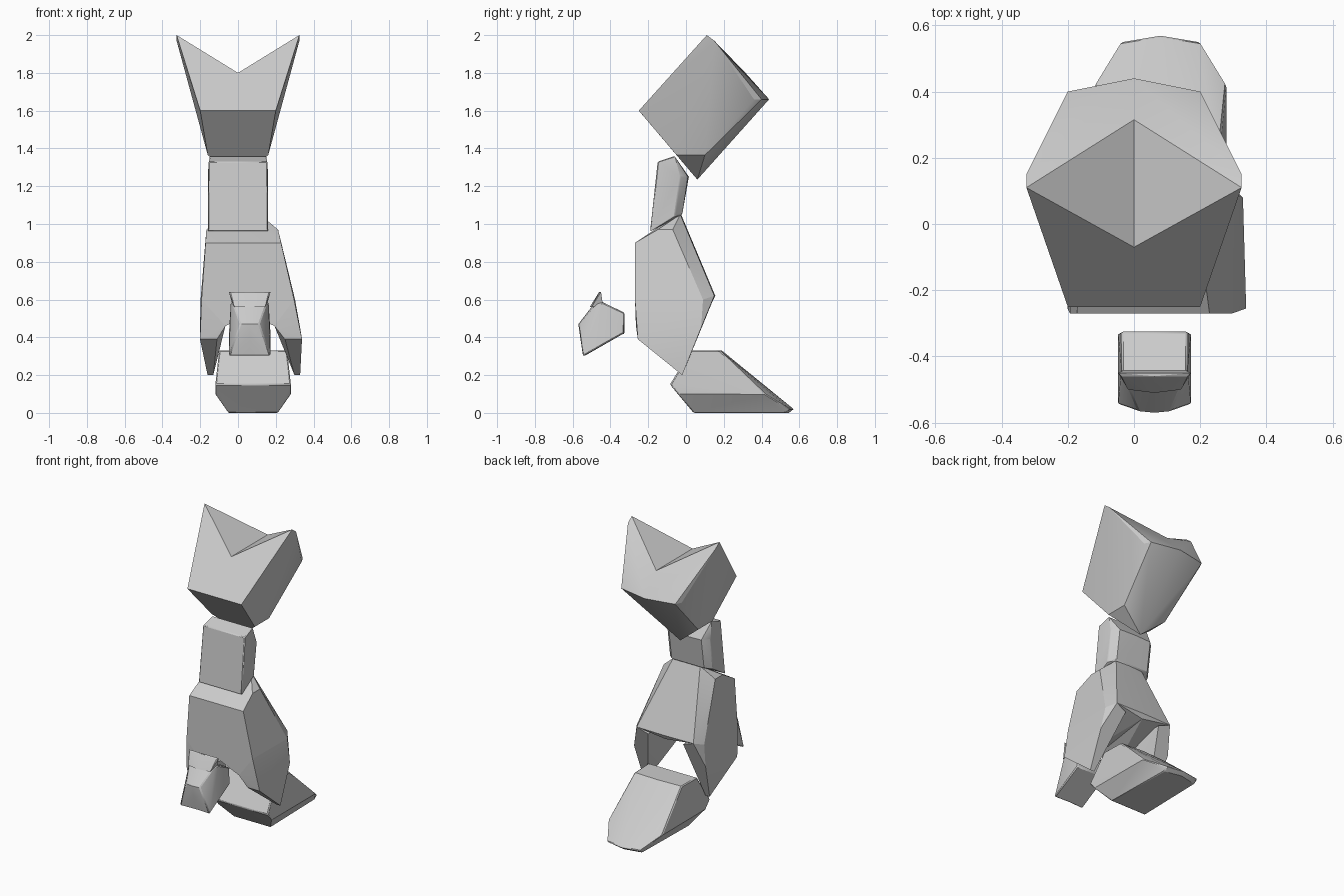
import bpy
import bmesh

if "Cube" in bpy.data.objects:
    bpy.data.objects.remove(bpy.data.objects["Cube"], do_unlink=True)

grey = bpy.data.materials.new("plain_grey")
grey.use_nodes = True
grey.diffuse_color = (0.6, 0.6, 0.6, 1)
grey.node_tree.nodes["Principled BSDF"].inputs["Base Color"].default_value = (0.6, 0.6, 0.6, 1)


def hull_half(bm, points):
    """Convex half solid (x >= 0), left open along the centre plane."""
    verts = [bm.verts.new(p) for p in points]
    bmesh.ops.convex_hull(bm, input=verts)
    middle = [f for f in bm.faces if all(abs(v.co.x) < 1e-4 for v in f.verts)]
    bmesh.ops.delete(bm, geom=middle, context="FACES")
    loose = [v for v in bm.verts if not v.link_faces]
    bmesh.ops.delete(bm, geom=loose, context="VERTS")
    bmesh.ops.recalc_face_normals(bm, faces=bm.faces[:])


def faceted_part(name, points, centre=0.0, lean=0.0, bevel=0.01):
    """Mirror a half solid, weld it, then shift it sideways with height."""
    bm = bmesh.new()
    hull_half(bm, points)
    copy = bmesh.ops.duplicate(bm, geom=bm.verts[:] + bm.edges[:] + bm.faces[:])["geom"]
    for v in (g for g in copy if isinstance(g, bmesh.types.BMVert)):
        v.co.x *= -1
    bmesh.ops.reverse_faces(bm, faces=[g for g in copy if isinstance(g, bmesh.types.BMFace)])
    bmesh.ops.remove_doubles(bm, verts=bm.verts[:], dist=0.0005)
    bmesh.ops.recalc_face_normals(bm, faces=bm.faces[:])
    bmesh.ops.dissolve_limit(bm, angle_limit=0.05, verts=bm.verts[:], edges=bm.edges[:])
    for v in bm.verts:
        v.co.x += centre + lean * v.co.z
    mesh = bpy.data.meshes.new(name)
    bm.to_mesh(mesh)
    bm.free()
    mesh.materials.append(grey)
    part = bpy.data.objects.new(name, mesh)
    bpy.context.collection.objects.link(part)
    if bevel:
        edge = part.modifiers.new("soft_edges", "BEVEL")
        edge.width = bevel
        edge.segments = 1
        edge.limit_method = "ANGLE"
        edge.angle_limit = 0.8
    bpy.ops.object.select_all(action="DESELECT")
    part.select_set(True)
    bpy.context.view_layer.objects.active = part
    bpy.ops.object.shade_smooth_by_angle(angle=0.45)
    return part


# Head: tilted block with a valley between two pointed ears
faceted_part("head", [
    (0, -0.07, 1.8), (0, 0.315, 1.8), (0.325, 0.11, 2.0), (0.325, 0.15, 1.97),
    (0, -0.25, 1.6), (0.2, -0.25, 1.6), (0, 0.44, 1.66), (0.2, 0.4, 1.66),
    (0.22, 0.36, 1.66), (0.16, -0.05, 1.365), (0.16, 0.1, 1.365),
    (0, 0.06, 1.235)], bevel=0)

# Neck
faceted_part("neck", [
    (0, -0.19, 0.96), (0.16, -0.19, 0.96), (0, -0.15, 1.33), (0.155, -0.15, 1.33),
    (0, -0.06, 1.36), (0.15, -0.06, 1.36), (0.16, -0.03, 1.25), (0.16, -0.06, 1.04),
    (0, 0.015, 1.25), (0.12, 0.01, 1.25), (0, -0.02, 1.05), (0.12, -0.02, 1.05)],
    bevel=0.005)

# Torso: leaning sideways, arched underneath
lean = dict(centre=0.1, lean=-0.08)
faceted_part("torso", [
    (0, -0.27, 0.9), (0.2, -0.27, 0.9), (0, -0.15, 0.97), (0.19, -0.15, 0.97),
    (0.19, -0.07, 0.97), (0, -0.03, 1.06), (0.1, -0.03, 1.05),
    (0, 0.155, 0.62), (0.21, 0.15, 0.62), (0.25, 0.09, 0.6),
    (0.245, -0.27, 0.6), (0.13, -0.265, 0.46), (0, -0.265, 0.52),
    (0, 0.14, 0.59)], bevel=0, **lean)

# Pointed leg panels hanging on each side of the arch
faceted_part("leg_panels", [
    (0.245, -0.27, 0.6), (0.13, -0.265, 0.6), (0.13, -0.265, 0.46),
    (0.18, -0.255, 0.39), (0.27, -0.255, 0.39), (0.25, 0.09, 0.6),
    (0.21, 0.15, 0.62), (0.13, 0.14, 0.59), (0.265, 0.08, 0.45),
    (0.215, -0.02, 0.2), (0.245, -0.02, 0.2)], bevel=0, **lean)

# Foot sloping down to the back
faceted_part("foot", [
    (0, -0.085, 0.15), (0.2, -0.085, 0.15), (0, 0.025, 0.33), (0.18, 0.025, 0.33),
    (0, 0.19, 0.33), (0.175, 0.18, 0.33), (0.2, -0.04, 0.1), (0.2, 0.42, 0.1),
    (0, 0.04, 0), (0.13, 0.04, 0), (0, 0.57, 0.02), (0.12, 0.55, 0.02),
    (0, 0.545, 0), (0.12, 0.52, 0)], centre=0.08, bevel=0.006)

# Floating paw in front, with a flared upper lip
faceted_part("paw", [
    (0, -0.57, 0.47), (0.05, -0.565, 0.47), (0, -0.56, 0.4), (0, -0.54, 0.3),
    (0.11, -0.545, 0.3), (0.09, -0.51, 0.47), (0.09, -0.47, 0.58), (0, -0.47, 0.6),
    (0, -0.44, 0.585), (0.1, -0.44, 0.585), (0, -0.325, 0.53), (0.1, -0.325, 0.53),
    (0, -0.325, 0.42), (0.11, -0.33, 0.42)], centre=0.062, bevel=0.006)
faceted_part("paw_lip", [
    (0, -0.45, 0.64), (0.11, -0.45, 0.64), (0, -0.46, 0.64), (0.1, -0.46, 0.635),
    (0, -0.51, 0.56), (0.08, -0.5, 0.56), (0, -0.44, 0.57), (0.09, -0.44, 0.57)],
    centre=0.062, bevel=0)
